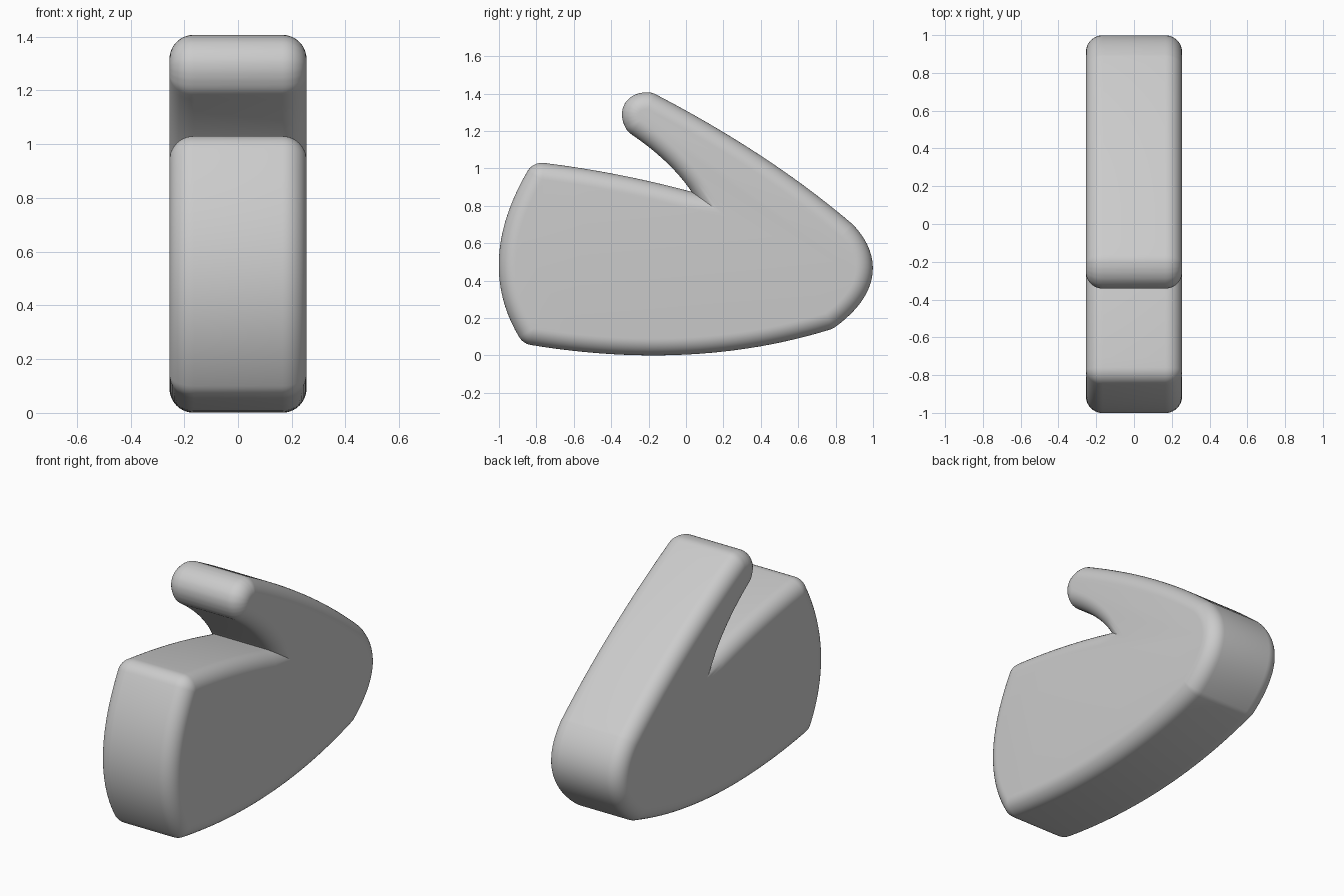
import bpy, bmesh, math
from mathutils import Vector

if "Cube" in bpy.data.objects:
    bpy.data.objects.remove(bpy.data.objects["Cube"], do_unlink=True)

HALF_WIDTH, ROUND = 0.255, 0.09
ARC_STEPS = 10

# Flat side outline (y, z): each edge is an arc given as start, middle, end
EDGES = {
    "front": ((-0.77, 0.94), (-0.91, 0.52), (-0.815, 0.145), 20),
    "underside": ((-0.815, 0.145), (0.0, 0.095), (0.745, 0.225), 24),
    "rear_nose": ((0.745, 0.225), (0.905, 0.43), (0.83, 0.635), 20),
    "arm_top": ((0.83, 0.635), (0.355, 0.99), (-0.205, 1.317), 20),
    "arm_tip": ((-0.205, 1.317), (-0.249, 1.302), (-0.243, 1.258), 8),
    "arm_below": ((-0.243, 1.258), (-0.05, 1.105), (0.095, 0.94), 16),
    "notch": ((0.22, 0.74), (0.11, 0.765), (0.0, 0.79), 1),
    "body_top": ((0.0, 0.79), (-0.38, 0.878), (-0.77, 0.94), 16),
}


def arc(start, middle, end, steps):
    a, m, b = Vector(start), Vector(middle), Vector(end)
    c = 2 * m - (a + b) / 2
    return [a * (1 - t) ** 2 + c * 2 * t * (1 - t) + b * t * t
            for t in (i / steps for i in range(steps + 1))]


def outline():
    points = []
    for edge in EDGES.values():
        for p in arc(*edge):
            if not points or (p - points[-1]).length > 1e-4:
                points.append(p)
    if (points[0] - points[-1]).length < 1e-4:
        points.pop()
    return points


def offset_pairs(points):
    """Outward directions per point: fans at outer corners, mitres elsewhere."""
    pairs = []
    for i, p in enumerate(points):
        d0 = (p - points[i - 1]).normalized()
        d1 = (points[(i + 1) % len(points)] - p).normalized()
        n0, n1 = Vector((d0.y, -d0.x)), Vector((d1.y, -d1.x))
        turn = math.atan2(d0.x * d1.y - d0.y * d1.x, d0.dot(d1))
        if turn > math.radians(8):
            count = math.ceil(turn / math.radians(8))
            start = math.atan2(n0.y, n0.x)
            for k in range(count + 1):
                angle = start + turn * k / count
                pairs.append((i, p, Vector((math.cos(angle), math.sin(angle)))))
        else:
            pairs.append((i, p, (n0 + n1) / (1 + n0.dot(n1))))
    return pairs


# Rounded slab: flat sides, with rings swept around the softened rim
points = outline()
pairs = offset_pairs(points)
bm = bmesh.new()
rings = []
for side in (-1, 1):
    angles = [math.pi / 2 * k / ARC_STEPS for k in range(ARC_STEPS)]
    if side < 0:
        angles.reverse()
    flat_x = side * HALF_WIDTH
    cap = [bm.verts.new((flat_x, p.x, p.y)) for p in points]
    bm.faces.new(cap)
    cap_ring = [cap[i] for i, _, _ in pairs]
    if side < 0:
        rings.append(cap_ring)
    for a in angles:
        x = side * (HALF_WIDTH - ROUND + ROUND * math.sin(a))
        rings.append([bm.verts.new((x, *(p + n * ROUND * math.cos(a))))
                      for _, p, n in pairs])
    if side > 0:
        rings.append(cap_ring)

for r0, r1 in zip(rings, rings[1:]):
    for i in range(len(pairs)):
        j = (i + 1) % len(pairs)
        corners = list(dict.fromkeys((r0[i], r0[j], r1[j], r1[i])))
        bm.faces.new(corners)
bmesh.ops.recalc_face_normals(bm, faces=bm.faces[:])

mesh = bpy.data.meshes.new("notched_body")
bm.to_mesh(mesh)
bm.free()
body = bpy.data.objects.new("notched_body", mesh)
bpy.context.collection.objects.link(body)

# Single plain grey
grey = bpy.data.materials.new("light_grey")
grey.use_nodes = True
colour = (0.6, 0.6, 0.6, 1)
grey.diffuse_color = colour
grey.node_tree.nodes["Principled BSDF"].inputs["Base Color"].default_value = colour
mesh.materials.append(grey)

bpy.ops.object.select_all(action="DESELECT")
body.select_set(True)
bpy.context.view_layer.objects.active = body
bpy.ops.object.shade_smooth_by_angle(angle=math.radians(30))
